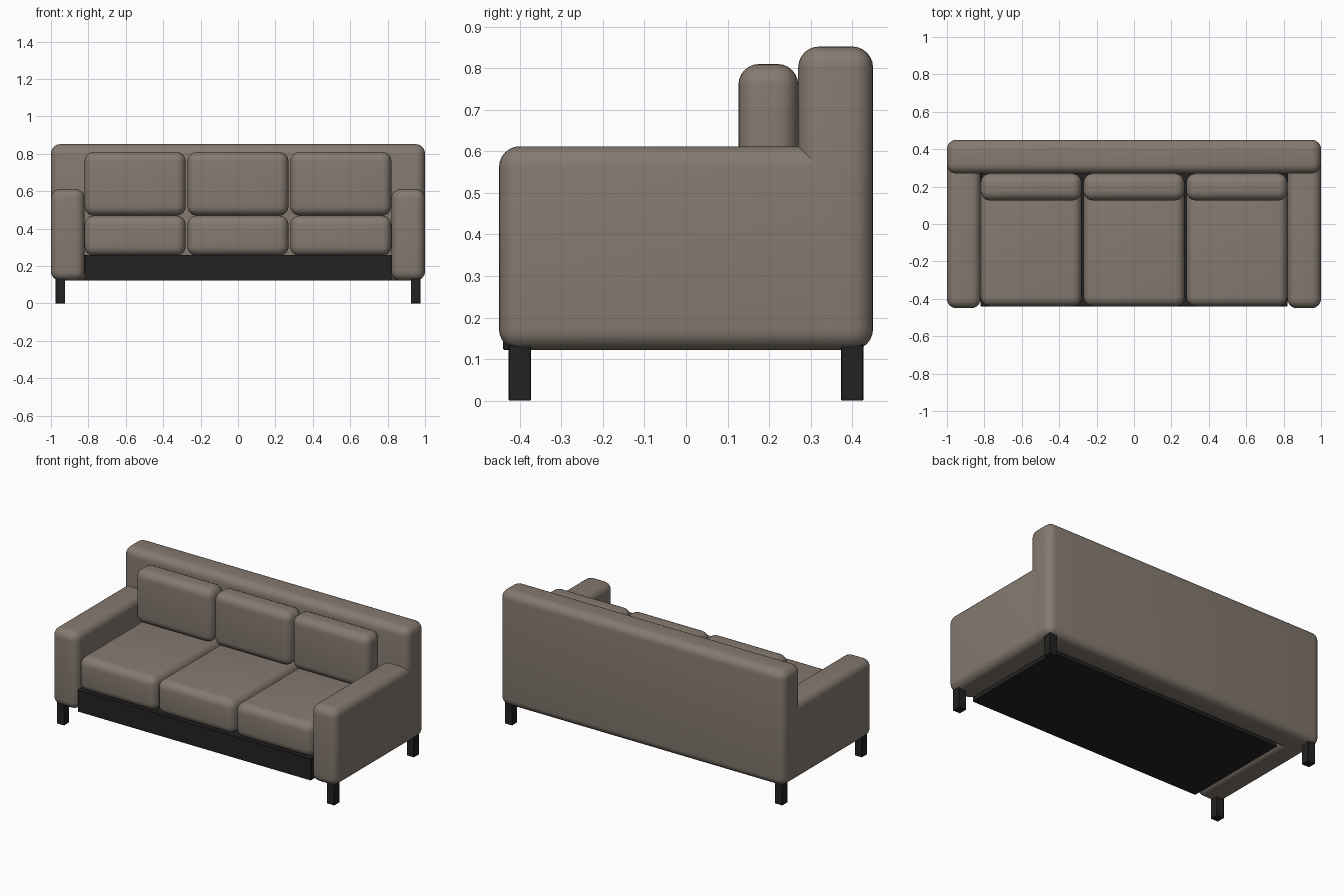
import bpy
import bmesh
from mathutils import Vector

cube = bpy.data.objects.get("Cube")
if cube:
    bpy.data.objects.remove(cube, do_unlink=True)


def make_material(name, colour):
    mat = bpy.data.materials.new(name)
    mat.use_nodes = True
    mat.diffuse_color = (*colour, 1)
    bsdf = next(n for n in mat.node_tree.nodes if n.type == 'BSDF_PRINCIPLED')
    bsdf.inputs["Base Color"].default_value = (*colour, 1)
    return mat


fabric = make_material("warm grey fabric", (0.235, 0.195, 0.163))
black = make_material("black wood", (0.016, 0.016, 0.016))


def box(name, low, high, mat, radius, segments=6):
    """Box between two corners with rounded edges."""
    low, high = Vector(low), Vector(high)
    bm = bmesh.new()
    bmesh.ops.create_cube(bm, size=1)
    bmesh.ops.scale(bm, vec=high - low, verts=bm.verts)
    mesh = bpy.data.meshes.new(name)
    bm.to_mesh(mesh)
    bm.free()
    mesh.materials.append(mat)
    obj = bpy.data.objects.new(name, mesh)
    obj.location = (low + high) / 2
    bpy.context.collection.objects.link(obj)
    bevel = obj.modifiers.new("rounding", 'BEVEL')
    bevel.width = radius
    bevel.segments = segments
    bpy.ops.object.select_all(action='DESELECT')
    obj.select_set(True)
    bpy.context.view_layer.objects.active = obj
    bpy.ops.object.modifier_apply(modifier=bevel.name)
    bpy.ops.object.shade_smooth_by_angle()
    return obj


ROUND = 0.05

# Frame: backrest and the dark plinth under the seat
box("backrest", (-1, 0.27, 0.122), (1, 0.45, 0.852), fabric, ROUND)
box("base", (-0.82, -0.44, 0.122), (0.82, 0.275, 0.26), black, 0.002, 1)

# Arms and legs on both sides
for side, sign in (("left", 1), ("right", -1)):
    x0, x1 = sorted((sign * 0.82, sign))
    box(side + "_arm", (x0, -0.45, 0.122), (x1, 0.4, 0.612), fabric, ROUND)
    for end, y in (("front", -0.4), ("back", 0.4)):
        x = sign * 0.95
        box(f"{end}_{side}_leg", (x - 0.026, y - 0.027, 0),
            (x + 0.026, y + 0.027, 0.135), black, 0.002, 1)

# Three seat cushions with matching back cushions
for place, x in (("right", -0.55), ("middle", 0), ("left", 0.55)):
    box(place + "_seat_cushion", (x - 0.27, -0.44, 0.255),
        (x + 0.27, 0.27, 0.47), fabric, ROUND)
    box(place + "_back_cushion", (x - 0.27, 0.126, 0.47),
        (x + 0.27, 0.27, 0.81), fabric, ROUND)
